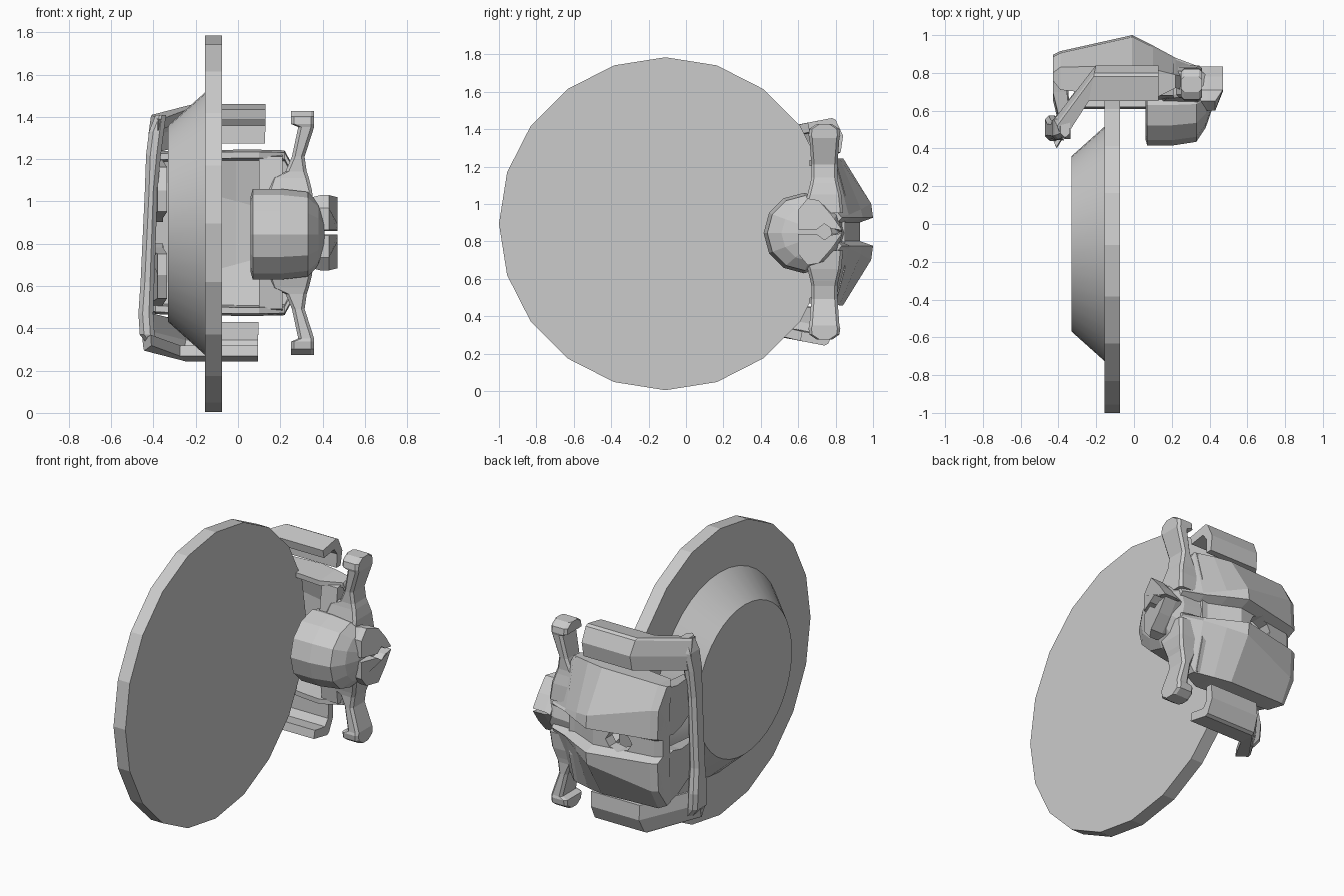
import bpy, bmesh, math

if "Cube" in bpy.data.objects:
    bpy.data.objects.remove(bpy.data.objects["Cube"])

CZ = 0.852  # mirror height of the caliper


def loft(name, sections, mirror=False, adjust=None):
    """Skin a closed solid through rings of equal length; optionally mirror it about CZ."""
    bm = bmesh.new()
    for flip in ([False, True] if mirror else [False]):
        rings = []
        for sec in sections:
            ring = []
            for x, y, z in sec:
                p = (x, y, 2 * CZ - z if flip else z)
                ring.append(bm.verts.new(adjust(*p) if adjust else p))
            rings.append(ring)
        n = len(rings[0])
        for a, b in zip(rings, rings[1:]):
            for i in range(n):
                j = (i + 1) % n
                bm.faces.new((a[i], a[j], b[j], b[i]))
        bm.faces.new(rings[0])
        bm.faces.new(rings[-1])
    bmesh.ops.recalc_face_normals(bm, faces=bm.faces)
    mesh = bpy.data.meshes.new(name)
    bm.to_mesh(mesh)
    bm.free()
    ob = bpy.data.objects.new(name, mesh)
    bpy.context.collection.objects.link(ob)
    return ob


def circle(x, r, y, z, n):
    return [(x, y + r * math.sin(2 * math.pi * i / n), z + r * math.cos(2 * math.pi * i / n))
            for i in range(n)]


def box(x0, x1, y0, y1, z, c=0.015):
    """Rectangle with clipped corners at height z."""
    return [(x0 + c, y0, z), (x1 - c, y0, z), (x1, y0 + c, z), (x1, y1 - c, z),
            (x1 - c, y1, z), (x0 + c, y1, z), (x0, y1 - c, z), (x0, y0 + c, z)]


# Brake disc and its tapered hat
loft("brake_disc", [circle(-0.157, 0.89, -0.11, 0.895, 20), circle(-0.075, 0.89, -0.11, 0.895, 20)])
hat = loft("disc_hat", [circle(-0.33, 0.465, -0.105, 0.895, 40), circle(-0.157, 0.62, -0.105, 0.895, 40)])
for f in hat.data.polygons:
    f.use_smooth = len(f.vertices) == 4
hat.data.set_sharp_from_angle(angle=math.radians(35))


# Caliper bridge: folded shell with a central groove
def bridge(x, yc, crest, zc, ys, half, yb):
    out = [(yc, 0.05), (crest, 0.075), (crest - 0.01, zc), (ys, half), (yb, half - 0.01)]
    inn = [(yb, half - 0.04), (ys - 0.04, half - 0.05), (yc - 0.07, zc), (yc - 0.07, 0.05)]
    half_ring = out + inn
    # full ring: outer upper, inner upper, inner lower, outer lower
    ring = [(x, y, CZ + d) for y, d in half_ring]
    return ring + [(x, y, CZ - d) for y, d in reversed(half_ring)]


body = loft("caliper_bridge", [
    bridge(-0.43, 0.84, 0.895, 0.25, 0.80, 0.37, 0.76),
    bridge(-0.39, 0.87, 0.915, 0.25, 0.83, 0.385, 0.71),
    bridge(-0.01, 0.93, 1.00, 0.15, 0.84, 0.393, 0.67),
    bridge(0.10, 0.88, 0.945, 0.12, 0.82, 0.393, 0.66),
    bridge(0.22, 0.83, 0.88, 0.09, 0.79, 0.39, 0.72),
    bridge(0.34, 0.81, 0.835, 0.085, 0.76, 0.17, 0.68)])

# Inspection window cut through the bridge
bpy.ops.mesh.primitive_cylinder_add(vertices=8, radius=0.075, depth=0.5,
                                    location=(-0.17, 0.9, CZ), rotation=(math.pi / 2, 0, 0))
cutter = bpy.context.object
cutter.name = "window_cutter"
cutter.scale = (1.1, 0.8, 1)
cutter.hide_render = True
cutter.hide_viewport = True
cut = body.modifiers.new("window", "BOOLEAN")
cut.object = cutter
cut.operation = "DIFFERENCE"
cut.solver = "EXACT"

# Bridge end wall reaching down as two fingers behind the disc
finger = [(0.46, 0.10), (0.45, 0.20), (0.50, 0.31), (0.70, 0.34), (0.80, 0.36),
          (0.87, 0.25), (0.88, 0.08), (0.74, 0.05), (0.66, 0.07)]
loft("caliper_fingers", [
    [(-0.335 - 0.02 * (y > 0.6), y, CZ + d) for y, d in finger],
    [(-0.38 - 0.05 * (y > 0.6), y, CZ + d) for y, d in finger]], mirror=True)

# Inner wall joining bridge and cylinder
wall = [(0.66, 0.20), (0.68, 0.36), (0.80, 0.385), (0.85, 0.2), (0.85, -0.2),
        (0.80, -0.385), (0.68, -0.36), (0.66, -0.20)]
loft("bridge_inner_wall", [[(x, y, CZ + d) for y, d in wall] for x in (0.10, 0.21)])

# Piston cylinder
loft("piston_cylinder", [circle(x, r, y, 0.845, 12) for x, r, y in (
    (0.13, 0.14, 0.63), (0.06, 0.18, 0.63), (0.07, 0.215, 0.63), (0.20, 0.215, 0.63),
    (0.33, 0.20, 0.635), (0.38, 0.15, 0.66), (0.41, 0.09, 0.69))])

# End lobes with a keyhole slot between them
lobe = [(0.60, 0.865), (0.60, 0.97), (0.65, 1.03), (0.71, 1.02), (0.78, 0.94),
        (0.835, 0.86), (0.775, 0.87), (0.74, 0.895), (0.70, 0.865)]
loft("cylinder_end_lobes", [
    [(0.35, y, z - 0.01) for y, z in lobe],
    [(0.39, y, z) for y, z in lobe],
    [(0.47 - 0.04 * (y < 0.66), y, z) for y, z in lobe]], mirror=True)

# Mounting ears above and below the cylinder
loft("mounting_ears", [box(x0, x1, y0, y1, CZ + d) for d, x0, x1, y0, y1 in (
    (0.10, 0.13, 0.36, 0.62, 0.84), (0.20, 0.14, 0.35, 0.65, 0.83),
    (0.26, 0.16, 0.335, 0.665, 0.815), (0.29, 0.225, 0.325, 0.67, 0.81),
    (0.36, 0.255, 0.315, 0.67, 0.81), (0.50, 0.285, 0.36, 0.66, 0.82),
    (0.515, 0.25, 0.36, 0.655, 0.825), (0.55, 0.25, 0.36, 0.66, 0.82),
    (0.577, 0.25, 0.36, 0.70, 0.78))], mirror=True)


# Carrier bracket, leaning slightly towards its lower end
def lean(x, y, z):
    t = max(0, min(1, (1.36 - z) / 1.0))
    return (x - 0.035 * t, y - 0.04 * t, z)


angle = [(0.65, 1.435), (0.78, 1.46), (0.80, 1.45), (0.84, 1.365), (0.83, 1.275),
         (0.79, 1.275), (0.79, 1.36), (0.76, 1.40), (0.66, 1.385)]
loft("carrier_arms", [
    [(0.13, y, z) for y, z in angle],
    [(-0.22 + (y - 0.75) * 0.2, y, z) for y, z in angle],
    [(-0.40 + (0.75 - y) * 0.25, 0.50 + (y - 0.75) * 0.6, z - 0.05) for y, z in angle]],
    mirror=True, adjust=lean)
loft("carrier_beam", [box(x0, x1, y0, y1, z, 0.02) for z, x0, x1, y0, y1 in (
    (0.32, -0.39, -0.33, 0.50, 0.60), (0.37, -0.43, -0.36, 0.48, 0.61),
    (0.47, -0.44, -0.37, 0.48, 0.61), (0.62, -0.435, -0.37, 0.48, 0.58),
    (1.05, -0.43, -0.37, 0.46, 0.56), (1.22, -0.43, -0.36, 0.45, 0.57),
    (1.33, -0.42, -0.35, 0.45, 0.58), (1.41, -0.39, -0.34, 0.46, 0.57))], adjust=lean)
